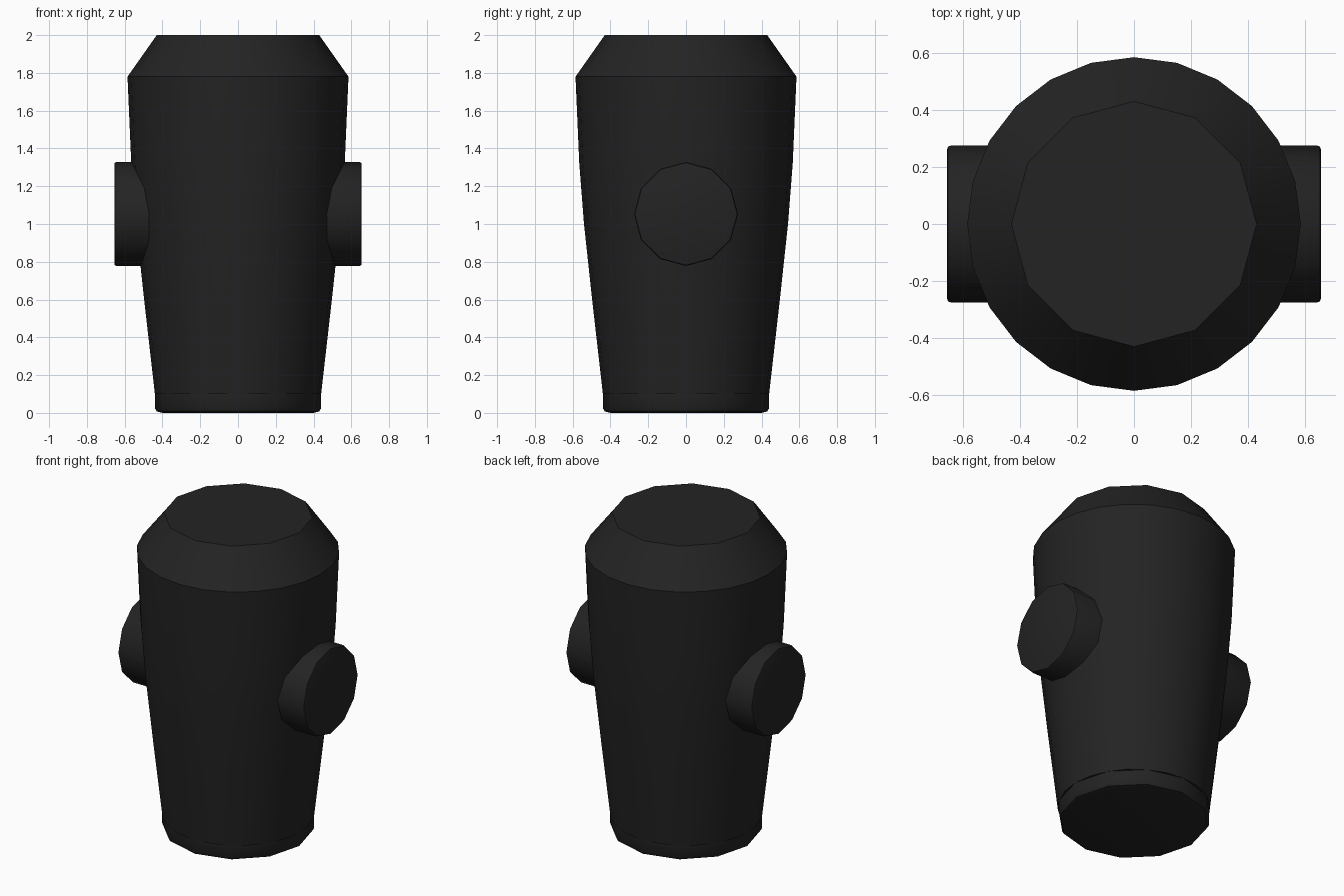
import bpy, bmesh, math

cube = bpy.data.objects.get("Cube")
if cube:
    bpy.data.objects.remove(cube, do_unlink=True)

black = bpy.data.materials.new("matte black")
black.use_nodes = True
color = (0.017, 0.017, 0.017, 1)
black.diffuse_color = color
black.node_tree.nodes["Principled BSDF"].inputs["Base Color"].default_value = color


def lathe(name, profile, sides):
    """Closed solid around z from (radius, height, ring sides) points."""
    bm = bmesh.new()
    rings = []
    for r, z, corners in profile:
        ring = []
        step = 2 * math.pi / corners
        for i in range(sides):
            a = 2 * math.pi * i / sides
            # Points between corners lie on the straight polygon edge
            local = a % step
            if min(local, step - local) < 1e-4:
                rr = r
            else:
                rr = r * math.cos(step / 2) / math.cos(local - step / 2)
            ring.append(bm.verts.new((rr * math.cos(a), rr * math.sin(a), z)))
        rings.append(ring)
    for low, high in zip(rings, rings[1:]):
        for i in range(sides):
            j = (i + 1) % sides
            bm.faces.new((low[i], low[j], high[j], high[i]))
    bm.faces.new(rings[0][::-1])
    bm.faces.new(rings[-1])
    bmesh.ops.recalc_face_normals(bm, faces=bm.faces)
    mesh = bpy.data.meshes.new(name)
    bm.to_mesh(mesh)
    bm.free()
    mesh.materials.append(black)
    obj = bpy.data.objects.new(name, mesh)
    bpy.context.collection.objects.link(obj)
    bpy.ops.object.select_all(action='DESELECT')
    obj.select_set(True)
    bpy.context.view_layer.objects.active = obj
    bpy.ops.object.shade_smooth_by_angle(angle=math.radians(33))
    return obj


# Tapered body
lathe("body", [(0.44, 0.1, 24), (0.497, 0.6, 24), (0.54, 1.0, 24),
               (0.565, 1.32, 24), (0.585, 1.78, 24)], 24)

# Sloped cap with a twelve-sided flat top
lathe("cap", [(0.585, 1.78, 24), (0.43, 2.0, 12)], 24)

# Base collar with a rounded lower edge
lathe("base_collar", [(0.40, 0.0, 12), (0.43, 0.008, 12),
                      (0.44, 0.025, 12), (0.44, 0.11, 12)], 12)

# Round side knobs
for side, name in ((1, "left_knob"), (-1, "right_knob")):
    knob = lathe(name, [(0.275, 0.3, 12), (0.275, 0.643, 12),
                        (0.271, 0.652, 12), (0.263, 0.655, 12)], 12)
    knob.rotation_euler.y = side * math.pi / 2
    knob.location.z = 1.053
